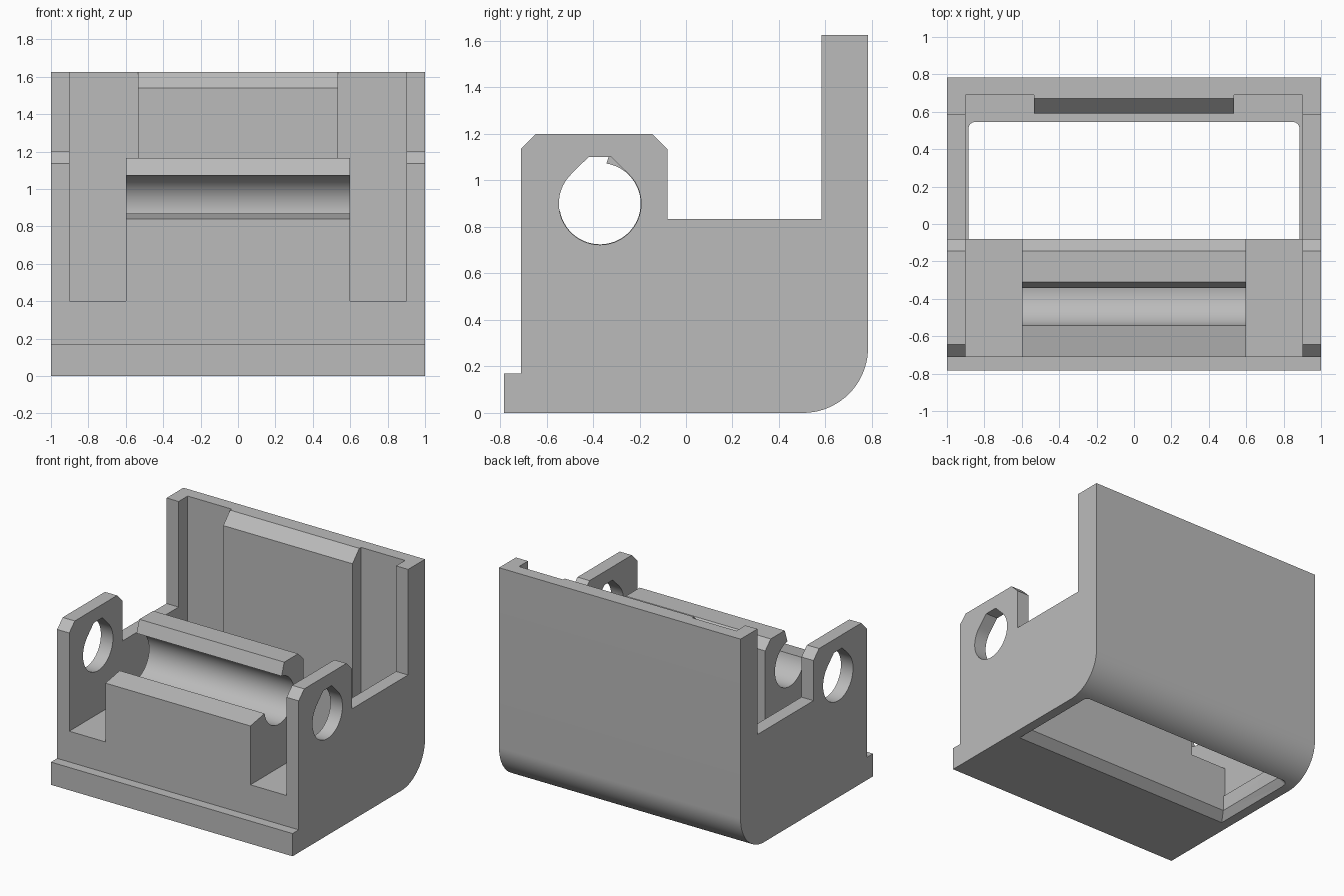
import bpy, bmesh, math

cube = bpy.data.objects.get("Cube")
if cube:
    bpy.data.objects.remove(cube, do_unlink=True)

grey = bpy.data.materials.new("light grey plastic")
grey.use_nodes = True
colour = (0.5, 0.5, 0.5, 1)
grey.diffuse_color = colour
grey.node_tree.nodes["Principled BSDF"].inputs["Base Color"].default_value = colour


def arc(cy, cz, r, a0, a1, n):
    angles = [math.radians(a0 + (a1 - a0) * i / n) for i in range(n + 1)]
    return [(cy + r * math.cos(a), cz + r * math.sin(a)) for a in angles]


def loft(name, rings):
    """Closed solid through matching rings of points."""
    bm = bmesh.new()
    loops = [[bm.verts.new(p) for p in ring] for ring in rings]
    n = len(loops[0])
    for a, b in zip(loops, loops[1:]):
        for i in range(n):
            j = (i + 1) % n
            bm.faces.new((a[i], a[j], b[j], b[i]))
    bm.faces.new(loops[0])
    bm.faces.new(loops[-1])
    bmesh.ops.recalc_face_normals(bm, faces=bm.faces)
    mesh = bpy.data.meshes.new(name)
    bm.to_mesh(mesh)
    bm.free()
    mesh.materials.append(grey)
    obj = bpy.data.objects.new(name, mesh)
    bpy.context.collection.objects.link(obj)
    return obj


def extrude_x(name, profile, x0, x1):
    return loft(name, [[(x, y, z) for y, z in profile] for x in (x0, x1)])


def box(name, x0, x1, y0, y1, z0, z1):
    return extrude_x(name, [(y0, z0), (y1, z0), (y1, z1), (y0, z1)], x0, x1)


# Whole side silhouette, swept across the width
side = [(-.783, 0), (-.783, .17), (-.71, .17), (-.71, 1.135), (-.645, 1.2),
        (-.145, 1.2), (-.08, 1.135), (-.08, .835), (.583, .835),
        (.583, 1.625), (.783, 1.625)]
side += arc(.503, .28, .28, 0, -90, 20)
body = extrude_x("bracket_body", side, -1, 1)
cutters = []

# Open chamber between the cradle and the back wall
cutters.append(box("chamber_cutter", -.9, .9, -.08, .59, .17, 2))

# Chamfered top edge of the thick centre panel
cutters.append(extrude_x("panel_chamfer_cutter",
                         [(.57, 1.519), (.69, 1.646), (.69, 1.8), (.57, 1.8)], -.6, .6))

# Cradle: sloped front rest, round groove and overhanging hook
cradle = [(-.9, .807)] + arc(-.37, .9, .175, 190, 441, 40)
cradle += [(-.31, 1.165), (-.145, 1.165), (-.08, 1.1), (-.03, 1.05), (-.03, 2), (-.9, 2)]
cutters.append(extrude_x("cradle_cutter", cradle, -.61, .61))

# Teardrop shaft hole with a flat top
teardrop = arc(-.37, .9, .177, 135, 405, 40) + [(-.32, 1.1), (-.42, 1.1)]

for s, label in ((1, "left"), (-1, "right")):
    cutters.append(box(label + "_slot_cutter", s * .6, s * .9, -.9, -.04, .4, 2))
    cutters.append(box(label + "_recess_cutter", s * .535, s * .9, .5, .69, .17, 2))
    cutters.append(extrude_x(label + "_hole_cutter", teardrop, s * .8, s * 1.2))


# Floor opening, flared at the underside, with rounded rear corners
def opening(z, dx, front, back):
    hx, r = .885 + dx, .035
    ring = [(-hx, -.08 - front, z), (hx, -.08 - front, z)]
    ring += [(x, y, z) for x, y in arc(hx - r, .545 + back - r, r, 0, 90, 8)]
    ring += [(x, y, z) for x, y in arc(-hx + r, .545 + back - r, r, 90, 180, 8)]
    return ring


cutters.append(loft("opening_cutter", [opening(-.055, .08, .13, .07),
                                       opening(.055, 0, 0, 0),
                                       opening(.3, 0, 0, 0)]))

# Apply every cut, then discard the cutters
bpy.context.view_layer.objects.active = body
for cutter in cutters:
    cutter.hide_render = True
    mod = body.modifiers.new("cut", "BOOLEAN")
    mod.operation = "DIFFERENCE"
    mod.solver = "EXACT"
    mod.object = cutter
    bpy.ops.object.modifier_apply(modifier=mod.name)
    bpy.data.objects.remove(cutter, do_unlink=True)

bpy.ops.object.select_all(action="DESELECT")
body.select_set(True)
bpy.ops.object.shade_smooth_by_angle(angle=math.radians(25))
